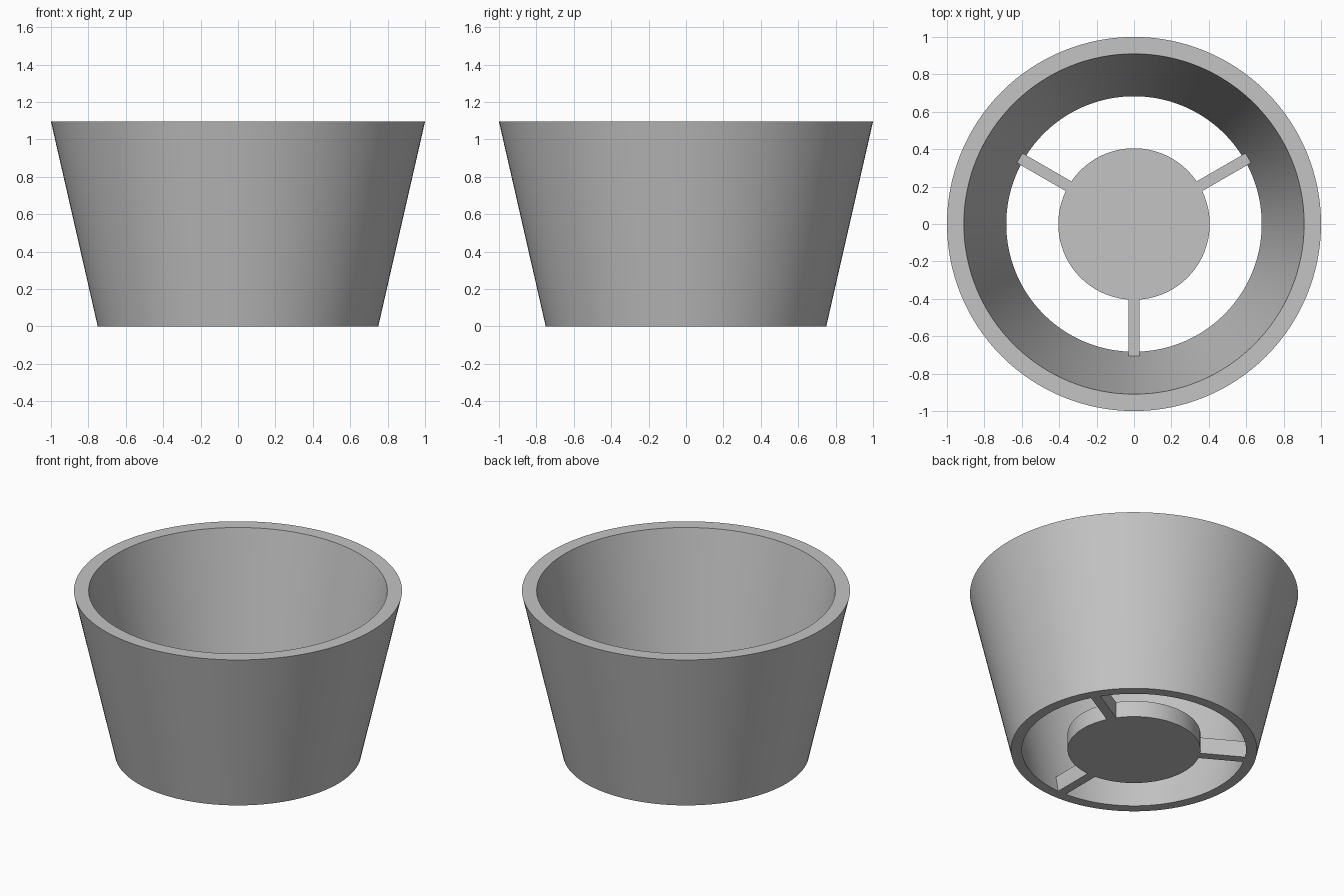
import bpy, bmesh
from math import pi, radians, sin, cos
from mathutils import Matrix

cube = bpy.data.objects.get("Cube")
if cube:
    bpy.data.objects.remove(cube, do_unlink=True)

SEGMENTS = 128
HEIGHT = 1.095
HUB_RADIUS, HUB_HEIGHT = 0.405, 0.11
INNER_BOTTOM, INNER_TOP = 0.683, 0.91

grey = bpy.data.materials.new("plain grey")
grey.use_nodes = True
grey.diffuse_color = (0.55, 0.55, 0.55, 1)
grey.node_tree.nodes["Principled BSDF"].inputs["Base Color"].default_value = grey.diffuse_color


def finish(name, bm):
    """Turn a bmesh into a shaded object."""
    bmesh.ops.recalc_face_normals(bm, faces=bm.faces)
    mesh = bpy.data.meshes.new(name)
    bm.to_mesh(mesh)
    bm.free()
    mesh.materials.append(grey)
    obj = bpy.data.objects.new(name, mesh)
    bpy.context.collection.objects.link(obj)
    bpy.ops.object.select_all(action='DESELECT')
    obj.select_set(True)
    bpy.context.view_layer.objects.active = obj
    bpy.ops.object.shade_smooth_by_angle(angle=radians(30))
    return obj


# Tapered wall: a closed profile turned around z
bm = bmesh.new()
profile = [(0.75, 0), (1, HEIGHT), (INNER_TOP, HEIGHT), (INNER_BOTTOM, 0)]
rings = [[bm.verts.new((r * cos(2 * pi * i / SEGMENTS), r * sin(2 * pi * i / SEGMENTS), z))
          for i in range(SEGMENTS)] for r, z in profile]
for k, ring in enumerate(rings):
    after = rings[(k + 1) % len(rings)]
    for i in range(SEGMENTS):
        j = (i + 1) % SEGMENTS
        bm.faces.new((ring[i], ring[j], after[j], after[i]))
finish("tapered_wall", bm)

# Round hub in the floor
bm = bmesh.new()
bmesh.ops.create_cone(bm, cap_ends=True, segments=SEGMENTS, radius1=HUB_RADIUS,
                      radius2=HUB_RADIUS, depth=HUB_HEIGHT,
                      matrix=Matrix.Translation((0, 0, HUB_HEIGHT / 2)))
finish("floor_hub", bm)

# Three spokes from hub to wall, outer ends following the wall's slope
reach_low = INNER_BOTTOM + 0.001
reach_high = reach_low + (INNER_TOP - INNER_BOTTOM) * HUB_HEIGHT / HEIGHT
start = HUB_RADIUS - 0.002
for name, angle in (("front_spoke", -90), ("back_left_spoke", 30), ("back_right_spoke", 150)):
    bm = bmesh.new()
    side = [bm.verts.new((x, -0.03, z)) for x, z in (
        (start, 0), (reach_low, 0), (reach_high, HUB_HEIGHT), (start, HUB_HEIGHT))]
    face = bm.faces.new(side)
    extruded = bmesh.ops.extrude_face_region(bm, geom=[face])["geom"]
    moved = [g for g in extruded if isinstance(g, bmesh.types.BMVert)]
    bmesh.ops.translate(bm, verts=moved, vec=(0, 0.06, 0))
    bmesh.ops.rotate(bm, verts=bm.verts, matrix=Matrix.Rotation(radians(angle), 3, 'Z'))
    finish(name, bm)
